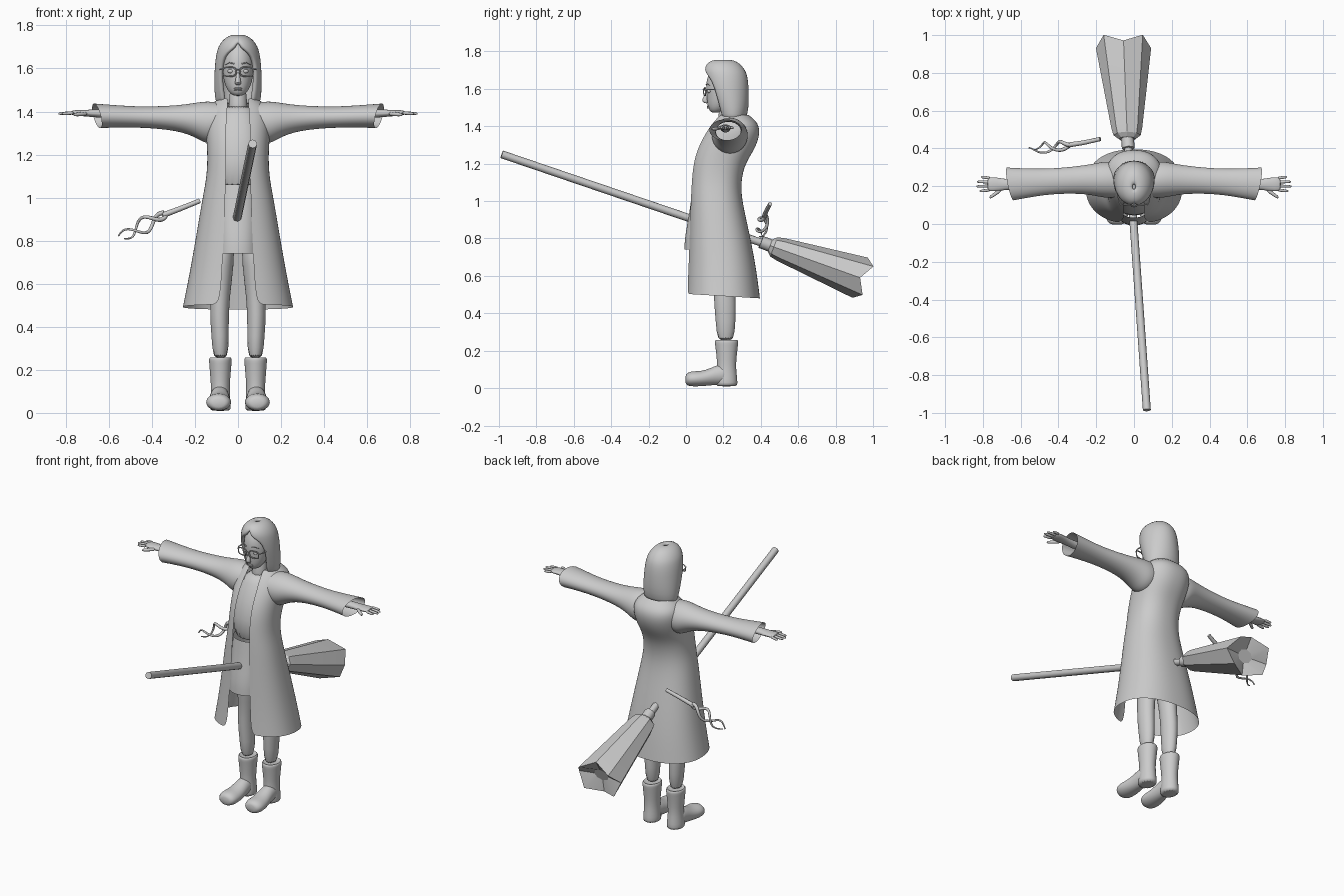
import bpy, bmesh, math
from mathutils import Vector

cube = bpy.data.objects.get("Cube")
if cube:
    bpy.data.objects.remove(cube, do_unlink=True)

# One plain clay grey for everything
grey = bpy.data.materials.new("clay_grey")
grey.use_nodes = True
shade = (0.6, 0.6, 0.6, 1)
grey.diffuse_color = shade
grey.node_tree.nodes["Principled BSDF"].inputs["Base Color"].default_value = shade


def power(v, e):
    return math.copysign(abs(v) ** e, v)


def level(z, w, f, b, gap=0.0, n=24, p=2.3, tilt=0.0, split=False):
    """Horizontal ring between y=f and y=b, optionally split at the front."""
    start = math.asin(min(1, (gap / w) ** (p / 2)))
    count = n if split else n - 1
    pts = []
    for i in range(n):
        t = start + (math.tau - 2 * start) * i / (count - 1 if split else n)
        x, y = power(math.sin(t), 2 / p), power(math.cos(t), 2 / p)
        pts.append(Vector((w * x, (f + b) / 2 - (b - f) / 2 * y, z + tilt * (1 + y))))
    return pts


def ring(c, a, b, u, v, n=12):
    """Ellipse around c spanned by directions u and v."""
    u, v = Vector(u), Vector(v)
    return [Vector(c) + u * a * math.cos(math.tau * i / n) + v * b * math.sin(math.tau * i / n)
            for i in range(n)]


def loft(name, rings, closed=True, caps=True, smooth=1, mirror=False, thick=0, angle=60):
    bm = bmesh.new()
    rows = [[bm.verts.new(p) for p in r] for r in rings]
    n = len(rows[0])
    for lo, hi in zip(rows, rows[1:]):
        for i in range(n if closed else n - 1):
            j = (i + 1) % n
            bm.faces.new((lo[i], lo[j], hi[j], hi[i]))
    if caps:
        bm.faces.new(rows[0])
        bm.faces.new(rows[-1])
    bmesh.ops.remove_doubles(bm, verts=bm.verts, dist=0.0004)
    bmesh.ops.recalc_face_normals(bm, faces=bm.faces)
    mesh = bpy.data.meshes.new(name)
    bm.to_mesh(mesh)
    bm.free()
    ob = bpy.data.objects.new(name, mesh)
    bpy.context.collection.objects.link(ob)
    mesh.materials.append(grey)
    if mirror:
        ob.modifiers.new("mirror", "MIRROR").use_mirror_merge = False
    if thick:
        sol = ob.modifiers.new("thickness", "SOLIDIFY")
        sol.thickness, sol.offset = thick, -1
    if smooth:
        sub = ob.modifiers.new("smooth", "SUBSURF")
        sub.levels = sub.render_levels = smooth
    bpy.ops.object.select_all(action="DESELECT")
    ob.select_set(True)
    bpy.context.view_layer.objects.active = ob
    bpy.ops.object.shade_smooth_by_angle(angle=math.radians(angle))
    return ob


def tube(name, pts, radius, cyclic=False, tip=1.0):
    cu = bpy.data.curves.new(name, "CURVE")
    cu.dimensions = "3D"
    cu.bevel_depth, cu.bevel_resolution, cu.use_fill_caps = radius, 2, True
    sp = cu.splines.new("POLY")
    sp.points.add(len(pts) - 1)
    for i, (pt, p) in enumerate(zip(sp.points, pts)):
        pt.co = (*p, 1)
        pt.radius = 1 + (tip - 1) * i / (len(pts) - 1)
    sp.use_cyclic_u = cyclic
    sp.use_smooth = True
    cu.materials.append(grey)
    ob = bpy.data.objects.new(name, cu)
    bpy.context.collection.objects.link(ob)
    return ob


X, Y, Z = (1, 0, 0), (0, 1, 0), (0, 0, 1)

# Long open coat: height, half width, front, back, opening
coat = [(.65, .225, .008, .375, .075), (.85, .19, .015, .335, .065), (1.0, .165, .02, .3, .06),
        (1.1, .145, .024, .293, .056), (1.2, .142, .033, .315, .055), (1.28, .148, .055, .37, .055),
        (1.36, .155, .097, .397, .055), (1.42, .145, .14, .387, .05), (1.46, .09, .175, .335, .045)]
hem = level(.48, .257, 0, .396, .085, n=32, tilt=.012, split=True)
loft("coat", [hem] + [level(*c, n=32, split=True) for c in coat], closed=False, caps=False, smooth=2)

# Sleeves, open at the cuff
sleeve = [(.06, .23, 1.36, .09, .08), (.14, .235, 1.345, .1, .105), (.19, .235, 1.36, .09, .083),
          (.28, .235, 1.37, .073, .058), (.45, .225, 1.374, .067, .048), (.58, .215, 1.378, .08, .053)]
rings = [ring(s[:3], s[3], s[4], Y, Z, 20) for s in sleeve]
rings.append(ring((.655, .212, 1.38), .088, .058, (.2, 1, 0), (.25, 0, 1), 20))
loft("sleeve", rings, caps=False, mirror=True, smooth=2)

# Arms, palms, fingers and thumbs
arm = [(.45, .215, 1.385, .03, .028), (.66, .208, 1.392, .026, .02), (.7, .21, 1.392, .034, .016),
       (.75, .21, 1.394, .04, .014), (.78, .21, 1.394, .036, .01)]
loft("hand", [ring(a[:3], a[3], a[4], Y, Z) for a in arm], mirror=True)


def finger(name, base, tip, r):
    base, tip = Vector(base), Vector(tip)
    side = (tip - base).cross(Vector(Z)).normalized()
    steps = ((0, 1), (.5, .95), (.9, .8), (1, .4))
    loft(name, [ring(base.lerp(tip, t), r * s, r * s, side, Z, 8) for t, s in steps], mirror=True)


for i, reach in enumerate((.818, .835, .832, .81)):
    y = .18 + .021 * i
    finger("finger", (.76, y, 1.394), (reach, y + .004 * (i - 1.5), 1.39), .009)
finger("thumb", (.7, .185, 1.39), (.765, .138, 1.385), .011)

# Shirt and skirt under the coat
shirt = [(1.02, .115, .035, .28), (1.2, .115, .045, .28), (1.3, .115, .075, .3),
         (1.39, .09, .125, .3), (1.43, .06, .155, .28)]
loft("shirt", [level(*s) for s in shirt])
skirt = [(.74, .112, -.01, .3), (.81, .112, -.008, .3), (.92, .112, .015, .29), (1.06, .108, .033, .28)]
loft("skirt", [level(*s) for s in skirt], caps=False)

# Legs: height, x, y, half width, half depth
leg = [(.82, .07, .19, .058, .08), (.68, .073, .2, .054, .07), (.55, .082, .205, .046, .056),
       (.46, .087, .208, .045, .06), (.36, .083, .212, .041, .054), (.24, .081, .212, .036, .046)]
loft("leg", [ring((x, y, z), a, b, X, Y, 16) for z, x, y, a, b in leg], mirror=True)

# Boots: shaft and heel, then the foot running forward
shaft = [(.25, .042, .052), (.262, .048, .058), (.25, .055, .065), (.235, .053, .063), (.19, .05, .057),
         (.12, .043, .05), (.07, .047, .056), (.025, .05, .06), (.008, .048, .058)]
loft("boot_shaft", [ring((.082, .217, z), a, b, X, Y, 16) for z, a, b in shaft], mirror=True)
foot = [(.25, .085, .07, .042, .05), (.18, .085, .075, .044, .058), (.13, .086, .06, .05, .046),
        (.08, .089, .05, .058, .041), (.035, .091, .05, .061, .042), (.008, .09, .048, .05, .036),
        (-.004, .09, .046, .03, .022)]
loft("boot_foot", [ring((x, y, z), a, b, X, Z, 16) for y, x, z, a, b in foot], mirror=True)

# Head and neck
head = [(1.472, .022, .135, .18), (1.488, .042, .122, .21), (1.52, .06, .113, .25), (1.56, .07, .111, .28),
        (1.6, .075, .107, .29), (1.65, .075, .108, .3), (1.7, .06, .13, .28), (1.73, .03, .16, .25)]
loft("head", [level(*h, p=2) for h in head])
loft("neck", [ring((0, .215, z), r, r, X, Y) for z, r in ((1.38, .055), (1.43, .042), (1.53, .042))])

# Nose and lips
nose = [(1.585, .115, .008, .008), (1.555, .104, .011, .014), (1.533, .1, .017, .018), (1.522, .11, .012, .01)]
loft("nose", [ring((0, y, z), a, b, X, Y, 8) for z, y, a, b in nose])
for z in (1.499, 1.507):
    lip = ((-.024, .004), (-.012, .9), (0, 1), (.012, .9), (.024, .004))
    loft("lip", [ring((x, .118 + 8 * x * x, z), .007 * s, .0055 * s, Y, Z, 8) for x, s in lip])

# Eyes, glasses and brows
for s in (-1, 1):
    ball = ((-.01, .2), (-.006, .8), (0, 1), (.006, .8), (.01, .2))
    loft("eye", [ring((s * .034, .124, 1.587 + h), .017 * r, .012 * r, X, Y, 10) for h, r in ball])
    rim = [Vector((s * .04 + .03 * power(math.cos(a), .6), .093 + .012 * abs(math.cos(a / 2 if s > 0 else a / 2 + math.pi / 2)),
                   1.585 + .021 * power(math.sin(a), .6))) for a in (math.tau * i / 20 for i in range(20))]
    tube("glasses_rim", rim, .0035, cyclic=True)
    tube("glasses_temple", [(s * .07, .1, 1.595), (s * .082, .125, 1.597), (s * .086, .21, 1.595)], .0035)
    tube("brow", [(s * .018, .108, 1.622), (s * .04, .112, 1.627), (s * .058, .128, 1.618)], .003, tip=.5)
tube("glasses_bridge", [(-.011, .095, 1.592), (0, .092, 1.596), (.011, .095, 1.592)], .003)

# Hair shell, open around the face
hair = [(1.43, .104, .18, .32, .062), (1.5, .111, .15, .336, .078), (1.58, .11, .115, .336, .085),
        (1.64, .106, .1, .333, .076), (1.675, .1, .094, .326, .05), (1.7, .093, .093, .317, .012),
        (1.735, .07, .108, .29, 0), (1.754, .04, .14, .255, 0), (1.759, .008, .185, .21, 0)]
loft("hair", [level(*h, n=28, p=2, split=True) for h in hair], closed=False, caps=False, thick=.022)

# Broom handle, binding and bristles
tube("broom_handle", [(.068, -.985, 1.25), (-.032, .42, .772)], .021)
tube("broom_binding", [(-.03, .4, .782), (-.036, .47, .755)], .034)
up = Vector((0, .355, .935))
along = Vector((-.04, .935, -.355))
start, end = Vector((-.036, .45, .762)), Vector((-.056, .945, .585))
bristles = [ring(start, .045, .035, X, up, 8)]
for t, a, b in ((.04, .072, .055), (.12, .082, .064), (1, .146, .115)):
    bristles.append(ring(start.lerp(end, t), a, b, X, up, 8))
bristles[-1] = [p + along * (.03 if i % 2 else -.015) for i, p in enumerate(bristles[-1])]
bristles.append(ring(end - along * .03, .05, .04, X, up, 8))
loft("broom_bristles", bristles, smooth=0, angle=25)

# Wand: a straight stick splitting into two twisted roots
tube("wand_stick", [(-.178, .45, .985), (-.27, .43, .948), (-.35, .418, .918)], .011, tip=1.2)
a, b = Vector((-.34, .419, .922)), Vector((-.55, .397, .812))
axis = (b - a).normalized()
u = axis.cross(Vector(Y)).normalized()
v = axis.cross(u)
for phase in (0, math.pi):
    strand = []
    for i in range(33):
        t = i / 32
        r = .036 * math.sin(math.pi * (.04 + .88 * t)) ** .7
        turn = phase + t * math.tau * 1.1
        strand.append(a.lerp(b, t * (1 if phase else .93)) + r * (u * math.cos(turn) + v * .8 * math.sin(turn)))
    tube("wand_strand", strand, .011, tip=.3)
